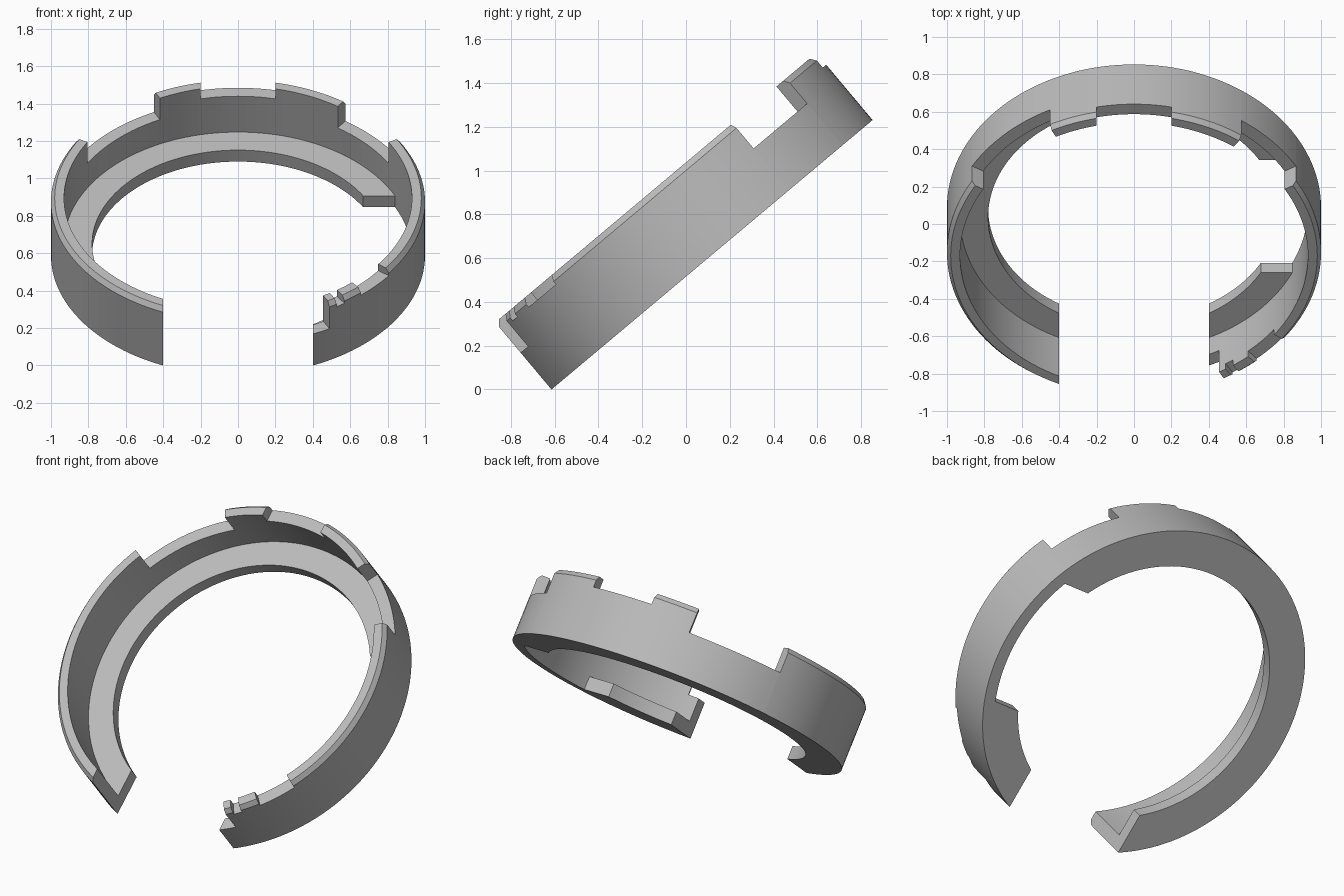
import bpy, bmesh
from math import cos, sin, radians, pi
from mathutils import Matrix

old = bpy.data.objects.get("Cube")
if old:
    bpy.data.objects.remove(old, do_unlink=True)

TILT = Matrix.Translation((0, 0.087, 0.589)) @ Matrix.Rotation(radians(40), 4, 'X')

grey = bpy.data.materials.new("plain grey")
grey.use_nodes = True
grey.diffuse_color = (0.5, 0.5, 0.5, 1)
grey.node_tree.nodes["Principled BSDF"].inputs["Base Color"].default_value = (0.5, 0.5, 0.5, 1)


def new_object(name, bm):
    bmesh.ops.recalc_face_normals(bm, faces=bm.faces)
    mesh = bpy.data.meshes.new(name)
    bm.to_mesh(mesh)
    bm.free()
    obj = bpy.data.objects.new(name, mesh)
    bpy.context.collection.objects.link(obj)
    return obj


def lathe(name, profile, steps=144):
    """Closed ring from a (radius, height) outline."""
    bm = bmesh.new()
    rings = []
    for i in range(steps):
        a = 2 * pi * i / steps
        rings.append([bm.verts.new((r * cos(a), r * sin(a), z)) for r, z in profile])
    n = len(profile)
    for i in range(steps):
        p, q = rings[i], rings[(i + 1) % steps]
        for j in range(n):
            k = (j + 1) % n
            bm.faces.new((p[j], q[j], q[k], p[k]))
    return new_object(name, bm)


def prism(corners, z0, z1=1):
    """Cutter: a flat outline raised from z0 to z1."""
    bm = bmesh.new()
    low, high = [[bm.verts.new((x, y, z)) for x, y in corners] for z in (z0, z1)]
    bm.faces.new(low)
    bm.faces.new(high)
    n = len(corners)
    for i in range(n):
        k = (i + 1) % n
        bm.faces.new((low[i], low[k], high[k], high[i]))
    obj = new_object("cutter", bm)
    obj.hide_render = True
    return obj


def box(x0, x1, y0, y1, z0):
    return prism([(x0, y0), (x1, y0), (x1, y1), (x0, y1)], z0)


def wedge(a0, a1, z0):
    a, b = radians(a0), radians(a1)
    return prism([(r * cos(t), r * sin(t)) for r, t in ((.5, a), (1.5, a), (1.5, b), (.5, b))], z0)


def finish(obj, cutters):
    """Apply the cuts, tilt the part, colour and shade it."""
    for c in cutters:
        m = obj.modifiers.new("cut", 'BOOLEAN')
        m.operation, m.solver, m.object = 'DIFFERENCE', 'EXACT', c
    bpy.context.view_layer.update()
    graph = bpy.context.evaluated_depsgraph_get()
    mesh = bpy.data.meshes.new_from_object(obj.evaluated_get(graph))
    obj.modifiers.clear()
    obj.data = mesh
    for c in cutters:
        bpy.data.objects.remove(c, do_unlink=True)
    mesh.transform(TILT)
    mesh.materials.clear()
    mesh.materials.append(grey)
    bpy.ops.object.select_all(action='DESELECT')
    obj.select_set(True)
    bpy.context.view_layer.objects.active = obj
    bpy.ops.object.shade_smooth_by_angle(angle=radians(20))


# Outer wall with a chamfered rim, opened at the front and notched along the top
wall = lathe("ring_wall", [(.93, 0), (1, 0), (1, .372), (.98, .4), (.93, .4)])
notches = [(30, 55, .25), (116.7, 150, .25), (-75, -60.7, .22),
           (-58.2, -55.3, .355), (-49, -36.3, .355)]
finish(wall, [wedge(*n) for n in notches]
       + [box(-.4, .4, -2, 0, -1), box(-.2, .2, .5, 1.5, .33)])

# Inner floor flange, opened at the front and missing a stretch on the left side
flange = lathe("floor_flange", [(.78, 0), (.93, 0), (.93, .08), (.78, .08)])
finish(flange, [box(-.4, .4, -2, 0, -1), box(.5, 2, -.385, .4, -1)])
